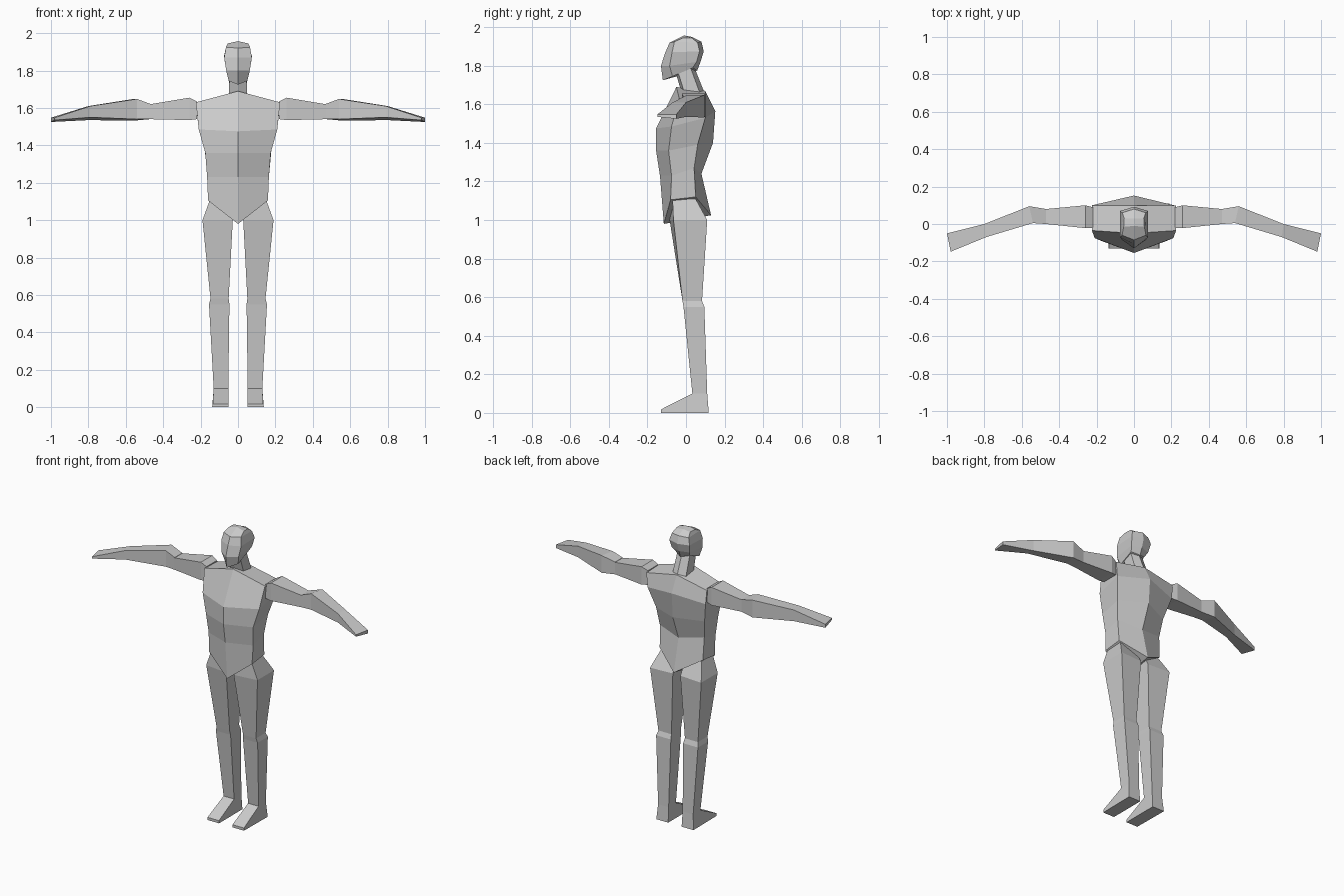
import bpy, bmesh

if "Cube" in bpy.data.objects:
    bpy.data.objects.remove(bpy.data.objects["Cube"])

grey = bpy.data.materials.new("light_grey")
grey.diffuse_color = (0.6, 0.6, 0.6, 1)
grey.use_nodes = True
grey.node_tree.nodes["Principled BSDF"].inputs["Base Color"].default_value = grey.diffuse_color


def loft(name, rings, split_caps=False):
    """Skin a list of equal-length point rings, with flat faces and closed ends."""
    bm = bmesh.new()
    loops = [[bm.verts.new(p) for p in r] for r in rings]
    n = len(loops[0])
    for a, b in zip(loops, loops[1:]):
        for i in range(n):
            j = (i + 1) % n
            bm.faces.new((a[i], a[j], b[j], b[i]))
    for end in (loops[0], loops[-1]):
        if split_caps:  # two quads meeting on the centre line
            bm.faces.new(end[:4])
            bm.faces.new(end[3:] + end[:1])
        else:
            bm.faces.new(end)
    bmesh.ops.recalc_face_normals(bm, faces=bm.faces)
    mesh = bpy.data.meshes.new(name)
    bm.to_mesh(mesh)
    bm.free()
    mesh.materials.append(grey)
    obj = bpy.data.objects.new(name, mesh)
    bpy.context.collection.objects.link(obj)
    return obj


def ridged(fc, fs, bs, bc):
    """Six-point ring: centre (y, z) front and back, side (x, y, z) mirrored."""
    mirror = lambda p: (-p[0], p[1], p[2])
    return [(0, *fc), fs, bs, (0, *bc), mirror(bs), mirror(fs)]


# Torso: ridged down the centre of the chest and back
loft("torso", [
    ridged((-.115, .98), (.16, -.08, 1.105), (.16, .05, 1.12), (.13, 1.025)),
    ridged((-.135, 1.23), (.165, -.075, 1.23), (.165, .042, 1.27), (.08, 1.24)),
    ridged((-.155, 1.36), (.175, -.09, 1.36), (.18, .06, 1.39), (.14, 1.40)),
    ridged((-.155, 1.475), (.21, -.075, 1.485), (.215, .10, 1.53), (.152, 1.565)),
    ridged((-.05, 1.69), (.225, -.035, 1.63), (.225, .10, 1.625), (.10, 1.67)),
], True)

# Neck: leans forward into the head
loft("neck", [
    ridged((-.02, 1.65), (.05, -.005, 1.65), (.05, .075, 1.65), (.10, 1.65)),
    ridged((-.055, 1.77), (.045, -.045, 1.78), (.045, .02, 1.80), (.04, 1.80)),
], True)

# Head: jaw, cheeks, brow and crown rings
loft("head", [
    ridged((-.12, 1.725), (.05, -.07, 1.745), (.052, .035, 1.79), (.058, 1.775)),
    ridged((-.13, 1.80), (.063, -.085, 1.80), (.066, .055, 1.82), (.075, 1.82)),
    ridged((-.107, 1.87), (.074, -.072, 1.87), (.075, .07, 1.875), (.092, 1.875)),
    ridged((-.085, 1.92), (.064, -.06, 1.925), (.062, .06, 1.92), (.08, 1.925)),
    ridged((-.01, 1.957), (.055, -.015, 1.945), (.052, .03, 1.945), (.03, 1.95)),
], True)


def arm_ring(s, x, front, back, low, high, tilt=0.0, skew=0.0):
    """Four-point ring across an arm; tilt lifts the front lower edge."""
    return [(s * x, front, low + tilt), (s * x, front, high),
            (s * (x + skew), back, high), (s * (x + skew), back, low)]


def leg_ring(s, inner, outer, front, back, z):
    return [(s * inner, front, z), (s * outer, front, z),
            (s * outer, back, z), (s * inner, back, z)]


for side, s in (("left", 1), ("right", -1)):
    loft(side + "_upper_arm", [
        arm_ring(s, .22, -.02, .09, 1.54, 1.635),
        arm_ring(s, .26, -.022, .10, 1.535, 1.655),
        arm_ring(s, .47, 0, .08, 1.54, 1.62),
    ])
    # Forearm and hand in one tapering piece
    loft(side + "_forearm", [
        arm_ring(s, .47, 0, .08, 1.54, 1.622),
        arm_ring(s, .54, .005, .095, 1.532, 1.648, .008, .02),
        arm_ring(s, .79, -.07, 0, 1.535, 1.61, .015, .01),
        arm_ring(s, .98, -.148, -.05, 1.525, 1.548, .01, .02),
    ])
    # Thigh, flaring out at the hip
    loft(side + "_thigh", [
        [(s * .03, -.075, 1.09), (s * .15, -.07, 1.11),
         (s * .15, .05, 1.11), (s * .03, .05, 1.09)],
        [(s * .028, -.085, 1.0), (s * .19, -.065, 1.0),
         (s * .19, .11, 1.0), (s * .028, .10, 1.0)],
        leg_ring(s, .05, .147, -.018, .083, .58),
    ])
    loft(side + "_shin", [
        leg_ring(s, .05, .147, -.018, .083, .58),
        leg_ring(s, .046, .155, -.013, .095, .55),
        leg_ring(s, .052, .13, .033, .11, .10),
    ])
    # Foot: ankle wedge running down to a thin toe
    profile = [(.11, .10), (.033, .10), (-.13, .018), (-.13, 0), (.118, 0)]
    widths = [(.052, .13), (.052, .13), (.05, .135), (.05, .135), (.05, .138)]
    loft(side + "_foot", [[(s * w[k], y, z) for (y, z), w in zip(profile, widths)]
                          for k in (0, 1)])
